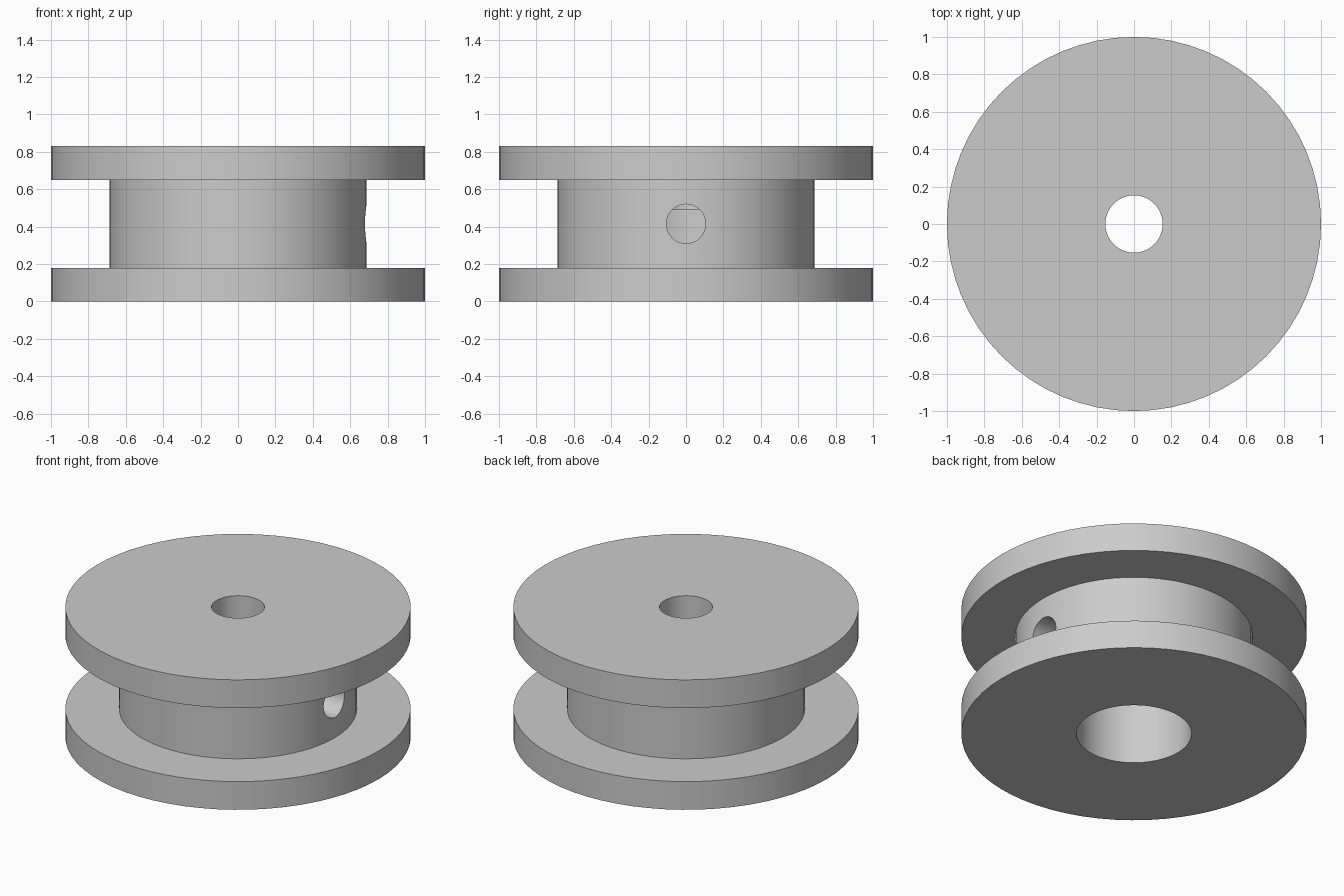
import bpy
import bmesh
import math
from mathutils import Matrix, Vector

cube = bpy.data.objects.get("Cube")
if cube:
    bpy.data.objects.remove(cube, do_unlink=True)

SEGMENTS = 64

grey = bpy.data.materials.new("plain grey")
grey.use_nodes = True
colour = (0.6, 0.6, 0.6, 1)
grey.diffuse_color = colour
grey.node_tree.nodes["Principled BSDF"].inputs["Base Color"].default_value = colour


def make_object(name, bm):
    bmesh.ops.recalc_face_normals(bm, faces=bm.faces[:])
    mesh = bpy.data.meshes.new(name)
    bm.to_mesh(mesh)
    bm.free()
    mesh.materials.append(grey)
    obj = bpy.data.objects.new(name, mesh)
    bpy.context.collection.objects.link(obj)
    return obj


# Spool: closed (radius, height) section turned about z, with stepped bore
height, flange = 0.83, 0.18
flange_r, hub_r = 1.0, 0.688
bore_r, counterbore_r, step = 0.153, 0.333, 0.49
section = [
    (counterbore_r, 0), (flange_r, 0), (flange_r, flange), (hub_r, flange),
    (hub_r, height - flange), (flange_r, height - flange),
    (flange_r, height), (bore_r, height), (bore_r, step), (counterbore_r, step),
]
bm = bmesh.new()
verts = [bm.verts.new((r, 0, z)) for r, z in section]
edges = [bm.edges.new((a, b)) for a, b in zip(verts, verts[1:] + verts[:1])]
bmesh.ops.spin(bm, geom=verts + edges, cent=(0, 0, 0), axis=(0, 0, 1),
               angle=math.tau, steps=SEGMENTS, use_duplicate=False)
bmesh.ops.remove_doubles(bm, verts=bm.verts[:], dist=0.0001)
spool = make_object("spool", bm)

# Set screw hole: radial cutter from the axis out through the left of the hub
bm = bmesh.new()
bmesh.ops.create_cone(bm, cap_ends=True, segments=48, radius1=0.105,
                      radius2=0.105, depth=0.9,
                      matrix=Matrix.Translation(Vector((0.45, 0, height / 2)))
                      @ Matrix.Rotation(math.pi / 2, 4, "Y"))
cutter = make_object("screw_hole_cutter", bm)
cutter.hide_render = True

cut = spool.modifiers.new("screw hole", "BOOLEAN")
cut.operation = "DIFFERENCE"
cut.solver = "EXACT"
cut.object = cutter
bpy.ops.object.select_all(action="DESELECT")
spool.select_set(True)
bpy.context.view_layer.objects.active = spool
bpy.ops.object.modifier_apply(modifier=cut.name)
bpy.data.objects.remove(cutter, do_unlink=True)

bpy.ops.object.shade_smooth_by_angle(angle=math.radians(30))
